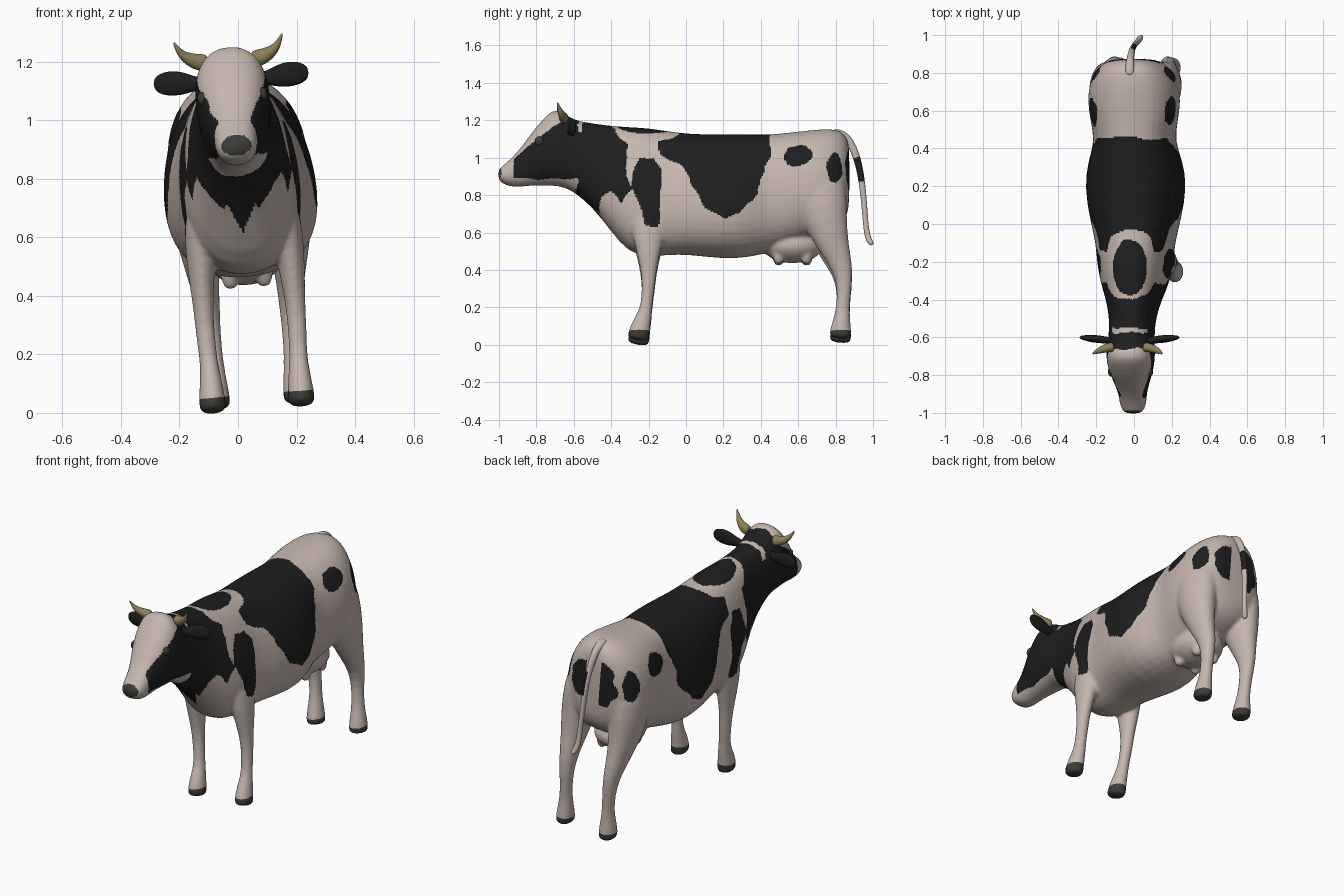
import bpy, bmesh, math
from mathutils import Vector, Matrix, noise

def material(name, r, g, b):
    m = bpy.data.materials.new(name)
    m.diffuse_color = (r, g, b, 1)
    return m

WHITE = material("cream coat", 0.56, 0.47, 0.425)
BLACK = material("black coat", 0.013, 0.013, 0.013)
HOOF = material("dark grey hoof", 0.045, 0.046, 0.038)
HORN = material("horn tan", 0.27, 0.215, 0.095)
EYE = material("eye green grey", 0.035, 0.045, 0.032)
# the whole animal leans slightly to one side
LEAN = Matrix.Translation((0.068, 0, 0)) @ Matrix.Rotation(-0.08, 4, 'Y')
N = 20

def loft(bm, rings):
    rows = [[bm.verts.new(p) for p in r] for r in rings]
    for a, b in zip(rows, rows[1:]):
        for i in range(N):
            j = (i + 1) % N
            bm.faces.new((a[i], a[j], b[j], b[i]))
    for row in (rows[0], rows[-1]):
        bm.faces.new(row)

def tube(bm, pts, side=1):
    """pts: x, y, z, radius across, radius along y"""
    c = [Vector((p[0] * side, p[1], p[2])) for p in pts]
    rings = []
    for i, p in enumerate(pts):
        t = (c[min(i + 1, len(c) - 1)] - c[max(i - 1, 0)]).normalized()
        u = t.cross(Vector((0, 1, 0))).normalized()
        v = u.cross(t)
        rings.append([c[i] + u * p[3] * math.cos(a) + v * p[4] * math.sin(a)
                      for a in (2 * math.pi * k / N for k in range(N))])
    loft(bm, rings)

def section(y, zb, zt, hw, k):
    """rounded body slice; k narrows the top (or the bottom when negative)"""
    out = []
    for i in range(N):
        a = 2 * math.pi * i / N
        c, s = math.cos(a), math.sin(a)
        sx = math.copysign(abs(c) ** 0.84, c)
        sz = math.copysign(abs(s) ** 0.9, s)
        out.append(Vector((hw * sx * (1 - k * sz), y, (zb + zt) / 2 + (zt - zb) / 2 * sz)))
    return out

def ball(bm, loc, size):
    m = Matrix.Translation(loc) @ Matrix.Diagonal((*size, 1))
    bmesh.ops.create_uvsphere(bm, u_segments=24, v_segments=14, radius=1, matrix=m)

def make(name, bm, mats, subsurf=0):
    bmesh.ops.recalc_face_normals(bm, faces=bm.faces[:])
    me = bpy.data.meshes.new(name)
    bm.to_mesh(me)
    bm.free()
    ob = bpy.data.objects.new(name, me)
    bpy.context.collection.objects.link(ob)
    if subsurf:
        ob.modifiers.new("sub", 'SUBSURF').levels = subsurf
    for m in mats:
        me.materials.append(m)
    return ob

def bake(ob):
    bpy.context.view_layer.update()
    dg = bpy.context.evaluated_depsgraph_get()
    me = bpy.data.meshes.new_from_object(ob.evaluated_get(dg))
    ob.modifiers.clear()
    ob.data = me
    for p in me.polygons:
        p.use_smooth = True
    return me

# ---- body, neck and head as one loft from muzzle to rump
bm = bmesh.new()
loft(bm, [section(*s) for s in (
    (-1.005, .885, .94, .04, 0), (-.985, .868, .955, .06, 0), (-.95, .85, .985, .072, 0),
    (-.91, .845, 1.025, .074, 0), (-.87, .848, 1.075, .084, -.05), (-.82, .852, 1.145, .102, -.1),
    (-.77, .852, 1.205, .119, -.1), (-.71, .85, 1.27, .13, -.08), (-.66, .845, 1.25, .128, -.05),
    (-.60, .82, 1.205, .122, 0), (-.50, .735, 1.19, .122, .05), (-.40, .605, 1.178, .147, .1),
    (-.31, .49, 1.172, .182, .12), (-.20, .465, 1.167, .203, .12), (-.10, .478, 1.15, .208, .12),
    (.02, .48, 1.133, .24, .14), (.2, .455, 1.132, .272, .14), (.34, .465, 1.132, .25, .1),
    (.44, .49, 1.13, .213, 0), (.54, .52, 1.14, .232, -.02), (.65, .55, 1.152, .25, .02),
    (.75, .58, 1.162, .238, .06), (.82, .62, 1.155, .2, .1), (.86, .68, 1.12, .15, .1),
    (.875, .76, 1.06, .09, 0))])
for s in (1, -1):
    # front leg
    tube(bm, ((.13, -.2, .8, .05, .1), (.145, -.2, .62, .06, .1), (.155, -.2, .5, .047, .068),
              (.157, -.2, .4, .037, .045), (.158, -.2, .31, .033, .035), (.154, -.212, .19, .031, .031),
              (.152, -.225, .14, .036, .043), (.152, -.243, .085, .043, .053),
              (.152, -.253, .04, .047, .06), (.152, -.258, .01, .045, .058)), s)
    # hind leg
    tube(bm, ((.13, .69, .95, .09, .14), (.148, .71, .8, .1, .155), (.155, .745, .65, .088, .12),
              (.15, .795, .5, .058, .078), (.142, .842, .39, .042, .055), (.138, .846, .28, .034, .037),
              (.136, .838, .18, .033, .037), (.138, .832, .12, .042, .047),
              (.138, .826, .05, .049, .061), (.138, .823, .02, .047, .058)), s)
    for y in (.495, .645):  # teats
        tube(bm, ((.055, y, .52, .04, .04), (.057, y, .46, .032, .032), (.06, y, .425, .02, .02)), s)
ball(bm, (0, .57, .53), (.13, .165, .092))  # udder
cow = make("cow_body", bm, (WHITE, BLACK, HOOF), 1)
rm = cow.modifiers.new("weld", 'REMESH')
rm.mode, rm.voxel_size = 'VOXEL', 0.0085
sm = cow.modifiers.new("relax", 'SMOOTH')
sm.factor, sm.iterations = 0.5, 10
body = bake(cow)

# ---- coat patches seen from the side (y, z)
NECK = ((-.6, 1.25), (-.44, 1.25), (-.38, 1.13), (-.31, 1.06), (-.32, .9), (-.30, .82), (-.34, .75),
        (-.41, .82), (-.45, .78), (-.46, .70), (-.62, .80))
SHOULDER = ((-.25, .99), (-.17, .99), (-.13, .92), (-.14, .78), (-.15, .62), (-.22, .62),
            (-.25, .75), (-.31, .83), (-.28, .9))
FLANK = ((-.15, 1.08), (-.05, 1.11), (.02, 1.2), (.5, 1.2), (.45, 1.1), (.45, .99), (.40, .87),
         (.39, .79), (.33, .74), (.29, .68), (.2, .655), (.1, .71), (.04, .83), (.01, .9),
         (-.03, .95), (-.14, 1.0))

def inside(poly, y, z):
    hit = False
    for (y1, z1), (y2, z2) in zip(poly, poly[1:] + poly[:1]):
        if (z1 > z) != (z2 > z) and y < (y2 - y1) * (z - z1) / (z2 - z1) + y1:
            hit = not hit
    return hit

def oval(a, b, ca, cb, ra, rb):
    return ((a - ca) / ra) ** 2 + ((b - cb) / rb) ** 2 < 1

def coat(p):
    x, y, z = abs(p.x), p.y, p.z
    if z < .066 or (y < -.96 and oval(x, z, 0, .918, .052, .036)):
        return 2                                   # hooves and nose
    y += .014 * noise.noise(p * 14)
    z += .014 * noise.noise(p * 14 + Vector((9, 4, 2)))
    if y < -.585:                                  # face with white blaze
        blaze = .055 + max(0, z - 1.05) * .33
        brow = z > 1.20 + .74 * (y + .65)
        return int(y > -.92 and z > .885 and ((x > blaze and not brow) or y > -.66))
    if -.575 < y < -.55 and z > 1.13:
        return 0                                   # pale collar
    if y < -.36 and z < .86 and x < (z - .62) * .5:
        return 1                                   # chest point
    if z > 1.1 and oval(x, y, 0, -.23, .09, .15):
        return 1                                   # withers
    return int(inside(NECK, y, z) or inside(SHOULDER, y, z) or inside(FLANK, y, z)
               or oval(y, z, .595, .995, .08, .06) or oval(y, z, .795, .935, .042, .085)
               or (x > .05 and oval(y, z, .885, .93, .03, .13)))

for f in body.polygons:
    f.material_index = coat(f.center)
parts = [cow]

# ---- tail
bm = bmesh.new()
tube(bm, ((0, .78, 1.145, .03, .02), (0, .85, 1.125, .022, .024), (0, .895, 1.06, .018, .021),
          (0, .93, .95, .015, .018), (0, .95, .8, .014, .016), (0, .96, .65, .013, .014),
          (0, .97, .58, .016, .016), (.01, .985, .548, .016, .016), (.018, .998, .535, .008, .008)))
tail = make("tail", bm, (WHITE, BLACK), 2)
for f in bake(tail).polygons:
    f.material_index = int(.87 < f.center.z < 1.01 and f.center.x > -.004)
parts.append(tail)

# ---- ears, horns and eyes
for s, label in ((1, "right"), (-1, "left")):
    bm = bmesh.new()
    tube(bm, ((.08, -.62, 1.135, .022, .018), (.125, -.615, 1.138, .024, .018),
              (.16, -.61, 1.142, .038, .021), (.2, -.607, 1.146, .044, .02),
              (.24, -.602, 1.147, .038, .014), (.266, -.6, 1.146, .018, .007)), s)
    parts.append(make(label + "_ear", bm, (BLACK,), 2))
    bm = bmesh.new()
    tube(bm, ((.075, -.65, 1.205, .032, .028), (.115, -.655, 1.212, .028, .024),
              (.15, -.668, 1.23, .019, .018), (.17, -.678, 1.252, .011, .011),
              (.187, -.688, 1.287, .003, .003)), s)
    parts.append(make(label + "_horn", bm, (HORN,), 2))
    target = Vector((.14 * s, -.80, 1.085))
    spot = min((v.co for v in body.vertices), key=lambda c: (c - target).length)
    bm = bmesh.new()
    ball(bm, spot - Vector((.005 * s, -.004, 0)), (.017, .026, .025))
    parts.append(make(label + "_eye", bm, (EYE,)))

for ob in parts:
    if ob not in (cow, tail):
        bake(ob)
    ob.data.transform(LEAN)
